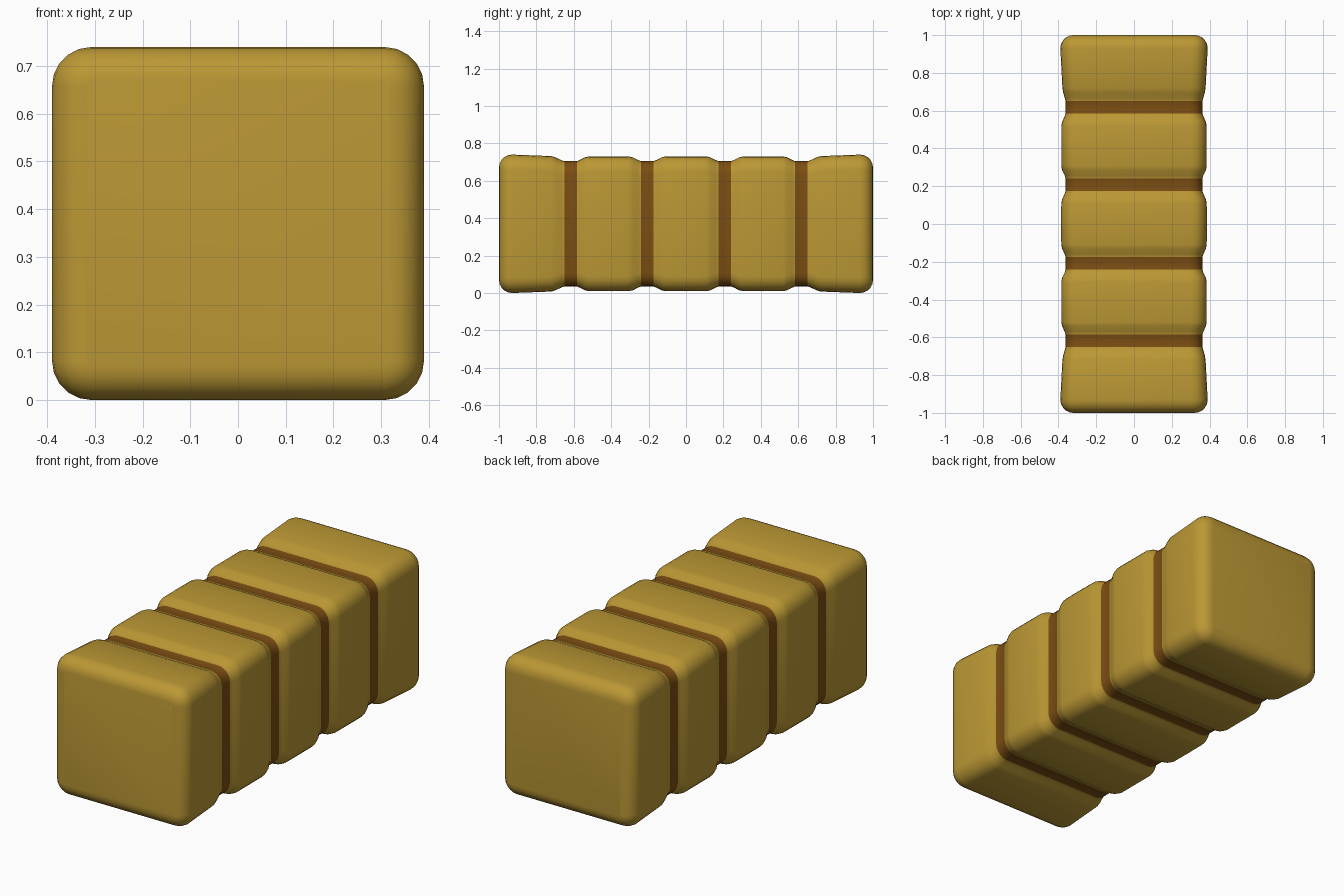
import bpy, bmesh, math

if "Cube" in bpy.data.objects:
    bpy.data.objects.remove(bpy.data.objects["Cube"])

def material(name, col):
    m = bpy.data.materials.new(name)
    m.diffuse_color = (*col, 1)
    m.use_nodes = True
    m.node_tree.nodes["Principled BSDF"].inputs["Base Color"].default_value = m.diffuse_color
    return m

gold = material("gold", (0.50, 0.315, 0.035))
brown = material("brown", (0.20, 0.075, 0.006))
CZ = 0.37

def ring(bm, y, hw, hh, r, n=5):
    """Rounded rectangle cross-section at depth y."""
    verts = []
    for k, (sx, sz) in enumerate([(1, 1), (-1, 1), (-1, -1), (1, -1)]):
        for i in range(n + 1):
            a = math.pi / 2 * (k + i / n)
            verts.append(bm.verts.new((sx * (hw - r) + r * math.cos(a), y,
                                       CZ + sz * (hh - r) + r * math.sin(a))))
    return verts

# Half profile: (y, half width, half height, corner radius), centre to back end
half = [(0.0, 0.386, 0.360, 0.08)]
for c in (0.207, 0.617):
    outer = c > 0.5
    half += [(c - 0.097, 0.385, 0.360, 0.08), (c - 0.078, 0.381, 0.356, 0.08),
             (c - 0.048, 0.368, 0.341, 0.075), (c - 0.033, 0.362, 0.335, 0.07),
             (c + 0.033, 0.362, 0.335, 0.07), (c + 0.048, 0.366, 0.340, 0.075),
             (c + 0.078, 0.375 if outer else 0.381, 0.354 if outer else 0.356, 0.08),
             (c + 0.102, 0.379 if outer else 0.385, 0.362 if outer else 0.360, 0.08)]
# rounded end
R = 0.07
for i in range(6):
    a = math.pi / 2 * i / 5
    d = R * (1 - math.cos(a))
    half.append((1 - R + R * math.sin(a), 0.39 - d, 0.37 - d, 0.083 - d))
profile = [(-p[0], *p[1:]) for p in reversed(half[1:])] + half

# Loft the body, brown in the four grooves
bm = bmesh.new()
rings = [ring(bm, *p) for p in profile]
for a, b in zip(rings, rings[1:]):
    y = (a[0].co.y + b[0].co.y) / 2
    for i in range(len(a)):
        j = (i + 1) % len(a)
        f = bm.faces.new((a[i], a[j], b[j], b[i]))
        f.material_index = int(min(abs(abs(y) - c) for c in (0.207, 0.617)) < 0.02)
bm.faces.new(rings[0])
bm.faces.new(rings[-1])
bmesh.ops.recalc_face_normals(bm, faces=bm.faces)
me = bpy.data.meshes.new("grooved_block")
bm.to_mesh(me)
bm.free()
me.materials.append(gold)
me.materials.append(brown)
ob = bpy.data.objects.new("grooved_block", me)
bpy.context.collection.objects.link(ob)
bpy.context.view_layer.objects.active = ob
ob.select_set(True)
bpy.ops.object.shade_smooth_by_angle(angle=math.radians(35))
